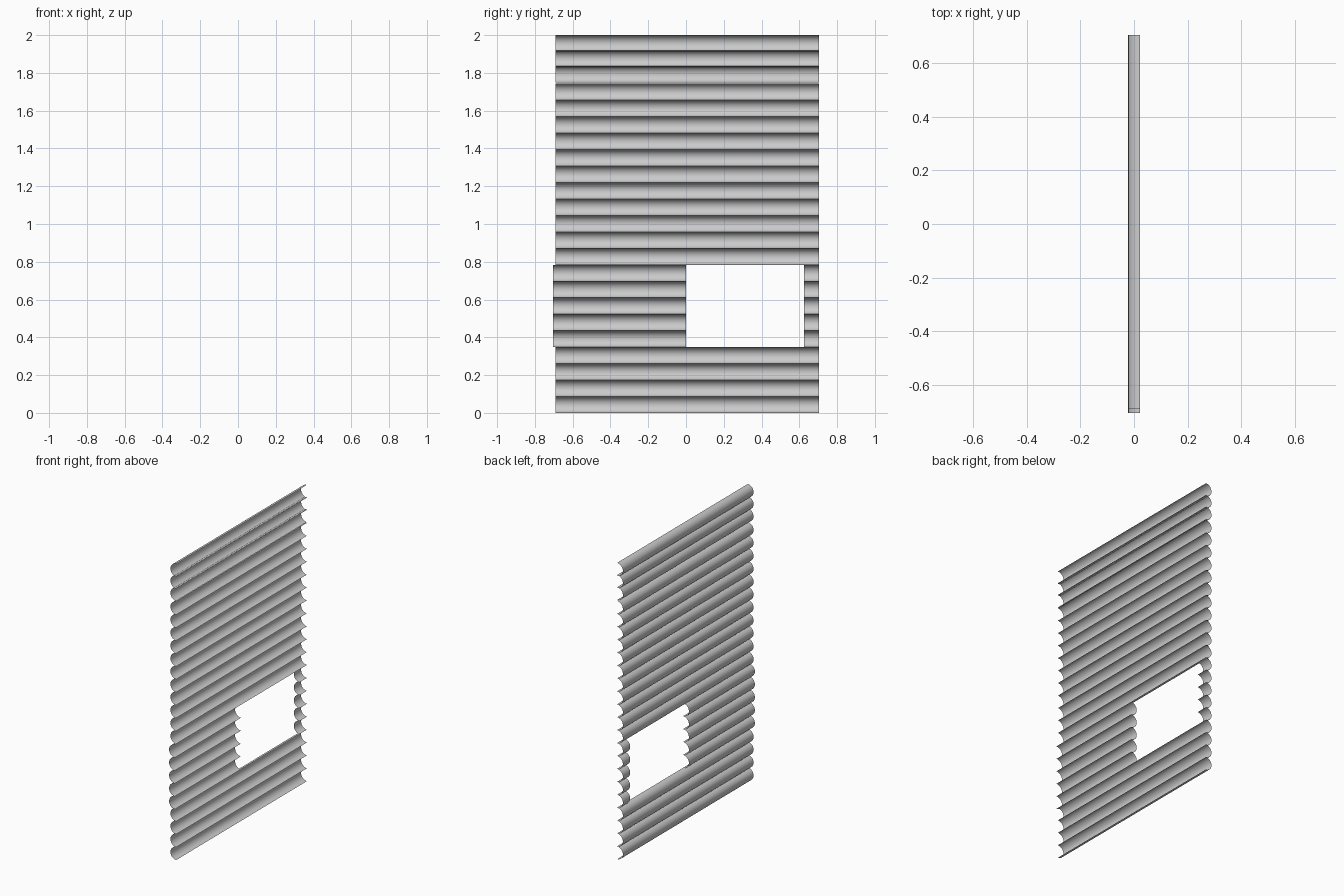
import bpy, math

if "Cube" in bpy.data.objects:
    bpy.data.objects.remove(bpy.data.objects["Cube"])

DEPTH = 0.043     # how far each slat bulges
HEIGHT = 0.087    # slat height
SEGS = 14         # facets across the curve


def slat(name, y0, y1, z_top, height=HEIGHT):
    """Open half-round sheet along y, bulging towards -x."""
    verts, faces = [], []
    for i in range(SEGS + 1):
        a = math.pi * i / SEGS
        x = DEPTH / 2 - DEPTH * math.sin(a)
        z = z_top - height / 2 + height / 2 * math.cos(a)
        verts += [(x, y0, z), (x, y1, z)]
    for i in range(SEGS):
        k = 2 * i
        faces.append((k, k + 1, k + 3, k + 2))
    mesh = bpy.data.meshes.new(name)
    mesh.from_pydata(verts, [], faces)
    mesh.polygons.foreach_set("use_smooth", [True] * len(faces))
    obj = bpy.data.objects.new(name, mesh)
    bpy.context.collection.objects.link(obj)
    return obj


LEFT, RIGHT = -0.69, 0.704

# top slats, set slightly apart from the rest
for i in range(3):
    slat(f"top_slat_{i}", LEFT, RIGHT, 2.0 - i * 0.082)

# main run of full-width slats
pitch = (1.743 - 0.784) / 11
for i in range(11):
    slat(f"upper_slat_{i}", LEFT, RIGHT, 1.743 - i * pitch, pitch)

# broken slats on either side of the opening
pitch = (0.784 - 0.348) / 5
for i in range(5):
    z = 0.784 - i * pitch
    slat(f"cut_slat_left_{i}", -0.704, 0.0, z, pitch)
    slat(f"cut_slat_right_{i}", 0.626, RIGHT, z, pitch)

# bottom slats below the opening
for i in range(4):
    slat(f"bottom_slat_{i}", LEFT, RIGHT, 0.348 - i * 0.087)
